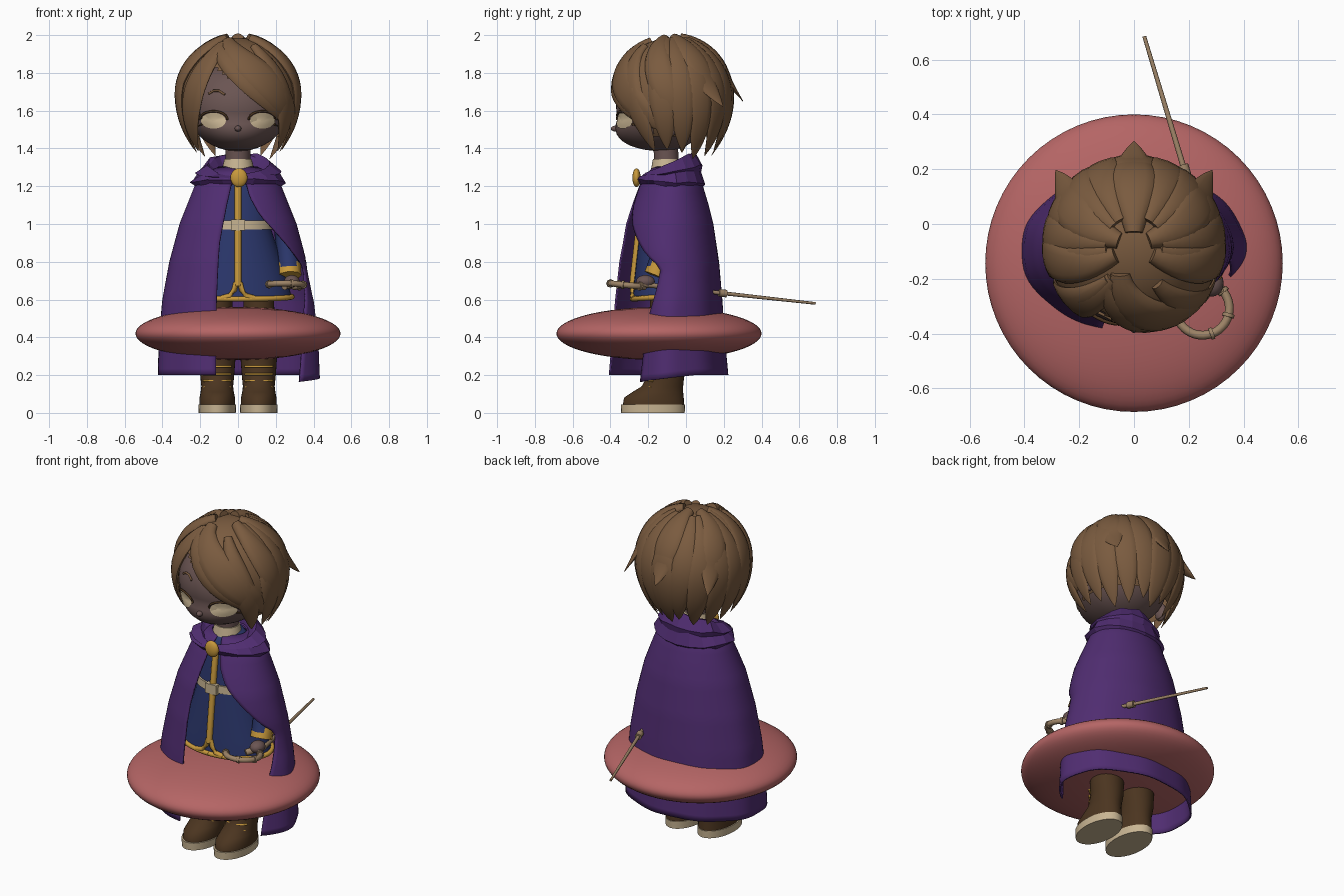
import bpy, bmesh, random
from math import sin, cos, radians, pi, sqrt
from mathutils import Vector

random.seed(4)
cube = bpy.data.objects.get("Cube")
if cube:
    bpy.data.objects.remove(cube, do_unlink=True)


def material(name, *rgb):
    m = bpy.data.materials.new(name)
    m.use_nodes = True
    m.diffuse_color = (*rgb, 1)
    m.node_tree.nodes["Principled BSDF"].inputs["Base Color"].default_value = (*rgb, 1)
    return m


HAIR = material("hair brown", .195, .105, .05)
PURPLE = material("cloak purple", .08, .026, .165)
ROSE = material("dusty rose", .46, .13, .13)
BLUE = material("tunic blue", .024, .038, .15)
GOLD = material("gold", .58, .32, .045)
CREAM = material("cream", .58, .46, .29)
SKIN = material("dark skin", .145, .09, .085)
BOOT = material("boot brown", .07, .035, .014)
TAN = material("tan wood", .34, .23, .135)


def finish(name, bm, mat, sharp=45):
    bmesh.ops.recalc_face_normals(bm, faces=bm.faces)
    me = bpy.data.meshes.new(name)
    bm.to_mesh(me)
    bm.free()
    me.materials.append(mat)
    for p in me.polygons:
        p.use_smooth = sharp > 0
    if sharp > 0:
        me.set_sharp_from_angle(angle=radians(sharp))
    ob = bpy.data.objects.new(name, me)
    bpy.context.scene.collection.objects.link(ob)
    return ob


def loft(name, rings, mat, closed=True, cap=True, sharp=45):
    bm = bmesh.new()
    vs = [[bm.verts.new(p) for p in r] for r in rings]
    n = len(rings[0])
    for a, b in zip(vs, vs[1:]):
        for i in range(n if closed else n - 1):
            j = (i + 1) % n
            bm.faces.new((a[i], a[j], b[j], b[i]))
    if cap:
        bm.faces.new(vs[0])
        bm.faces.new(vs[-1])
    return finish(name, bm, mat, sharp)


def ring(z, rx, ry, cy, cx=0, tilt=0, n=32):
    return [(cx + rx * sin(a), cy - ry * cos(a), z - tilt * cos(a))
            for a in (2 * pi * i / n for i in range(n))]


def tube(name, rows, mat, cx=0, sharp=45):
    return loft(name, [ring(*r, cx=cx) for r in rows], mat, sharp=sharp)


def ball(name, loc, size, mat, seg=32):
    bm = bmesh.new()
    bmesh.ops.create_uvsphere(bm, u_segments=seg, v_segments=seg // 2, radius=1)
    for v in bm.verts:
        v.co = Vector(loc) + v.co * Vector(size)
    return finish(name, bm, mat)


def sweep(name, pts, width, thick, mat, up=None, n=8):
    """Elliptical section along a path; width and thick are functions of 0..1."""
    pts = [Vector(p) for p in pts]
    rings, last = [], len(pts) - 1
    for i, p in enumerate(pts):
        t = (pts[min(i + 1, last)] - pts[max(i - 1, 0)]).normalized()
        ref = up[i] if up else (Vector((0, 0, 1)) if abs(t.z) < .8 else Vector((0, 1, 0)))
        s = t.cross(ref).normalized()
        m = s.cross(t)
        w, h = width(i / last), thick(i / last)
        rings.append([p + s * w * cos(2 * pi * k / n) + m * h * sin(2 * pi * k / n)
                      for k in range(n)])
    return loft(name, rings, mat, sharp=50)


def pipe(name, pts, r, mat, end=None):
    f = lambda t: r + ((r if end is None else end) - r) * t
    return sweep(name, pts, f, f, mat)


def lerp(table, z):
    """Interpolate a table of (z, value...) sorted from high to low z."""
    for a, b in zip(table, table[1:]):
        if z >= b[0]:
            t = min(1, max(0, (a[0] - z) / (a[0] - b[0])))
            return [u + (v - u) * t for u, v in zip(a[1:], b[1:])]
    return list(table[-1][1:])


# Floating ring cushion
ball("round_cushion", (0, -.143, .42), (.543, .543, .14), ROSE, 64)

# Boots and legs
for side, x in (("left", .11), ("right", -.11)):
    tube(side + "_sole", [(0, .098, .168, -.175), (.045, .1, .17, -.175)], CREAM, x)
    tube(side + "_boot", [(.045, .094, .162, -.172), (.08, .094, .158, -.17), (.11, .088, .135, -.15),
                          (.14, .084, .11, -.125), (.2, .09, .096, -.105), (.28, .096, .096, -.105),
                          (.6, .08, .08, -.11)], BOOT, x, 60)
    for z in (.135, .17, .205, .245):
        rx, ry = (.09, .118) if z < .15 else (.094, .103)
        pipe(side + "_boot_lace", [(x + rx * sin(a), -.108 - ry * cos(a), z)
                                   for a in (radians(d) for d in range(-50, 51, 10))], .006, GOLD)

# Tunic with trim and belt
TUNIC = [(1.31, .08, .08, -.09), (1.25, .15, .11, -.095), (1.15, .17, .122, -.1),
         (.99, .17, .132, -.11), (.7, .265, .165, -.11), (.6, .285, .172, -.11)]
tube("tunic", TUNIC, BLUE, sharp=60)


def tunic_front(x, z):
    rx, ry, cy = lerp(TUNIC, z)
    return (x, cy - ry * sqrt(max(0, 1 - (x / rx) ** 2)) - .004, z)


hem = ring(.615, .287, .174, -.11, tilt=.012, n=48)
pipe("tunic_hem", hem + hem[:1], .014, GOLD)
pipe("front_trim", [tunic_front(0, 1.22 - .05 * i) for i in range(12)], .019, GOLD)
for s in (-1, 1):
    pipe("trim_flare", [tunic_front(s * a, z) for a, z in ((.01, .69), (.02, .65), (.045, .62), (.09, .607))],
         .014, GOLD)
tube("belt", [(.972, .182, .142, -.11), (1.018, .178, .14, -.11)], CREAM)
bm = bmesh.new()
bmesh.ops.create_cube(bm, size=1)
for v in bm.verts:
    v.co = Vector((0, -.253, .995)) + v.co * Vector((.075, .03, .06))
finish("belt_buckle", bm, CREAM, 0)

# Neck and collar
tube("neck", [(1.28, .065, .065, -.1), (1.45, .065, .065, -.11)], SKIN)
tube("collar", [(1.29, .085, .08, -.105), (1.345, .072, .07, -.105)], CREAM)

# Cloak: an open sheet whose left front is pulled back over the arm
CLOAK = [(1.3, .1, .09, -.08), (1.25, .19, .14, -.08), (1.2, .225, .165, -.08), (1.1, .265, .2, -.085),
         (1, .305, .23, -.09), (.8, .36, .265, -.095), (.6, .398, .285, -.098),
         (.4, .418, .3, -.1), (.2, .424, .318, -.1)]
LEFT_EDGE = [(1.3, 8), (1.15, 14), (1.05, 24), (.95, 42), (.85, 62), (.78, 82), (.68, 78), (.5, 67), (.2, 60)]
RIGHT_EDGE = [(1.3, 6), (1.1, 13), (.9, 17), (.2, 16)]
rows, COLS = [], 64
for k in range(34):
    z = 1.3 - k / 30
    rx, ry, cy = lerp(CLOAK, z)
    a0, a1 = lerp(LEFT_EDGE, z)[0], 360 - lerp(RIGHT_EDGE, z)[0]
    row = []
    for i in range(COLS + 1):
        f = i / COLS
        a = radians(a0 + (a1 - a0) * f)
        low = max(0, 1.1 - z)
        fold = 1 + .012 * low * sin(9 * a) - .13 * low * max(0, 1 - f * 9) ** 2
        row.append((rx * fold * sin(a), cy - ry * fold * cos(a), z - .04 * low * max(0, 1 - f * 5)))
    rows.append(row)
cloak = loft("cloak", rows, PURPLE, closed=False, cap=False, sharp=60)
solid = cloak.modifiers.new("thickness", "SOLIDIFY")
solid.thickness, solid.offset = .01, 0

# Crumpled hood lying on the shoulders
HOOD = [(1.2, .225, .16, -.085, -.015), (1.225, .252, .182, -.08, -.01), (1.265, .215, .165, -.085, .015),
        (1.275, .225, .172, -.085, .035), (1.32, .165, .135, -.09, .06), (1.31, .15, .12, -.09, .065),
        (1.26, .1, .1, -.09, .03)]
hood_rows = [[(x * j, y, z + random.uniform(-.008, .008)) for x, y, z in ring(h[0], h[1], h[2], h[3], tilt=h[4], n=18)
              for j in [random.uniform(.95, 1.04)]] for h in HOOD]
loft("hood", hood_rows, PURPLE, cap=False, sharp=0)
ball("brooch", (.005, -.262, 1.245), (.045, .022, .05), GOLD, 24)

# Left arm
pipe("left_sleeve", [(.17, -.09, 1.16), (.25, -.08, .98), (.27, -.15, .76)], .06, BLUE)
pipe("left_cuff", [(.268, -.135, .785), (.272, -.16, .725)], .064, GOLD)
ball("left_hand", (.285, -.215, .695), (.042, .05, .035), SKIN, 20)


# Slender sword with a curled guard
def blade(y):
    return (.243 - .3 * y, y, .655 - .11 * y)


pipe("blade", [blade(-.25), blade(.2), blade(.685)], .014, TAN, .007)
pipe("blade_ferrule", [blade(.175), blade(.215)], .02, TAN)
pipe("hand_grip", [(.245, -.275, .67), (.3, -.2, .69)], .02, TAN)


def guard(d):
    a = radians(d)
    return (.25 + .098 * cos(a), -.308 + .098 * sin(a), .676 - .01 * sin(a))


pipe("curled_guard", [guard(d) for d in range(65, -161, -9)], .016, TAN)
for d in (40, -15, -70, -150):
    pipe("guard_band", [guard(d + 4), guard(d - 4)], .022, TAN)


# Head with a fuller lower face
def jaw(z):
    return 1 + 3 * max(0, 1.56 - z)


def face(x, z, out=.003):
    q = 1 - (x / .27) ** 2 - ((z - 1.62) / .235) ** 2
    return Vector((x, -.12 - .25 * sqrt(max(0, q)) * jaw(z) - out, z))


head = ball("head", (0, -.12, 1.62), (.27, .25, .235), SKIN, 48)
for v in head.data.vertices:
    if v.co.y < -.12:
        v.co.y = -.12 + (v.co.y + .12) * jaw(v.co.z)
ball("nose", (0, -.372, 1.505), (.018, .026, .016), SKIN, 16)
for s, side in ((1, "left"), (-1, "right")):
    ball(side + "_ear", (s * .262, -.08, 1.52), (.025, .04, .055), SKIN, 16)
    loft(side + "_eye", [[face(s * .13 + .066 * r * cos(a), 1.547 + .042 * r * sin(a), .006)
                          for a in (2 * pi * i / 24 for i in range(24))] for r in (1, .6, .2)], CREAM)
    lid = [face(s * .13 + s * .074 * cos(a), 1.552 + .045 * sin(a), .007)
           for a in (radians(d) for d in range(0, 181, 15))]
    pipe(side + "_upper_lash", lid, .006, BOOT)
    for z in (1.59, 1.57, 1.515):
        pipe(side + "_lash_tip", [face(s * .19, 1.55 + (z - 1.55) * .6), face(s * .218, z, .012)], .006, BOOT, .001)
    pipe(side + "_brow", [face(s * x, z) for x, z in ((.07, 1.685), (.1, 1.705), (.13, 1.705), (.155, 1.69))],
         .006, HAIR)

# Hair: cap with an opening for the face, covered by tapered locks
CENTER = Vector((0, -.075, 1.67))


def scalp(phi, az, lift=0):
    p, a = radians(phi), radians(az)
    h, u = (sin(p), cos(p)) if phi < 90 else (1 - .33 * (p - pi / 2) ** 2, pi / 2 - p)
    return CENTER + Vector((h * sin(a) * (.315 + lift), -h * cos(a) * (.308 + lift), u * (.313 + lift)))


bm = bmesh.new()
bmesh.ops.create_uvsphere(bm, u_segments=64, v_segments=48, radius=1)
for v in bm.verts:
    v.co = CENTER + v.co * Vector((.317, .312, .315))


def open_face(c):
    brow = min(1.84 - .75 * (c.x + .14), 1.84 + 1.8 * (c.x + .14))
    return c.z < 1.46 or (c.y < -.18 and c.z < max(1.56, brow))


bmesh.ops.delete(bm, geom=[f for f in bm.faces if open_face(f.calc_center_median())], context="FACES")
finish("hair_cap", bm, HAIR, 60)


def lock(a0, a1, phi0, phi1, w, flick=0.0, thick=.024):
    n = 18
    path = [scalp(phi0 + (phi1 - phi0) * t, a0 + (a1 - a0) * t, flick * max(0, t - .7) ** 2 * 11)
            for t in (i / n for i in range(n + 1))]
    shape = lambda t: w * max(.02, (.35 + .65 * sin(min(t * 1.6, 1) * pi / 2)) * (1 - t ** 4) ** .8)
    sweep("hair_lock", path, shape, lambda t: thick * max(.05, 1 - t ** 4),
          HAIR, [(p - CENTER).normalized() for p in path], 12)


# Fringe swept to the left, and locks framing the face
lock(-32, 62, 34, 116, .085)
lock(-25, 78, 22, 122, .1, thick=.03)
lock(-30, -66, 28, 142, .085)
lock(-36, -50, 30, 92, .05)
lock(30, 66, 32, 142, .07)
# Long under layer around the sides and back
for s in (-1, 1):
    for az, end in ((84, 139), (104, 143), (124, 148), (146, 145), (166, 140)):
        lock(s * az * .9, s * az, 18, end + random.uniform(-2, 2), .08)
    # Short upper layer with flicked ends
    lock(s * 105, s * 134, 10, 97, .085, .085, .03)
    lock(s * 60, s * 95, 14, 118, .085, 0, .03)
lock(180, 180, 8, 93, .09, .07, .03)
lock(180, 180, 30, 146, .09)
